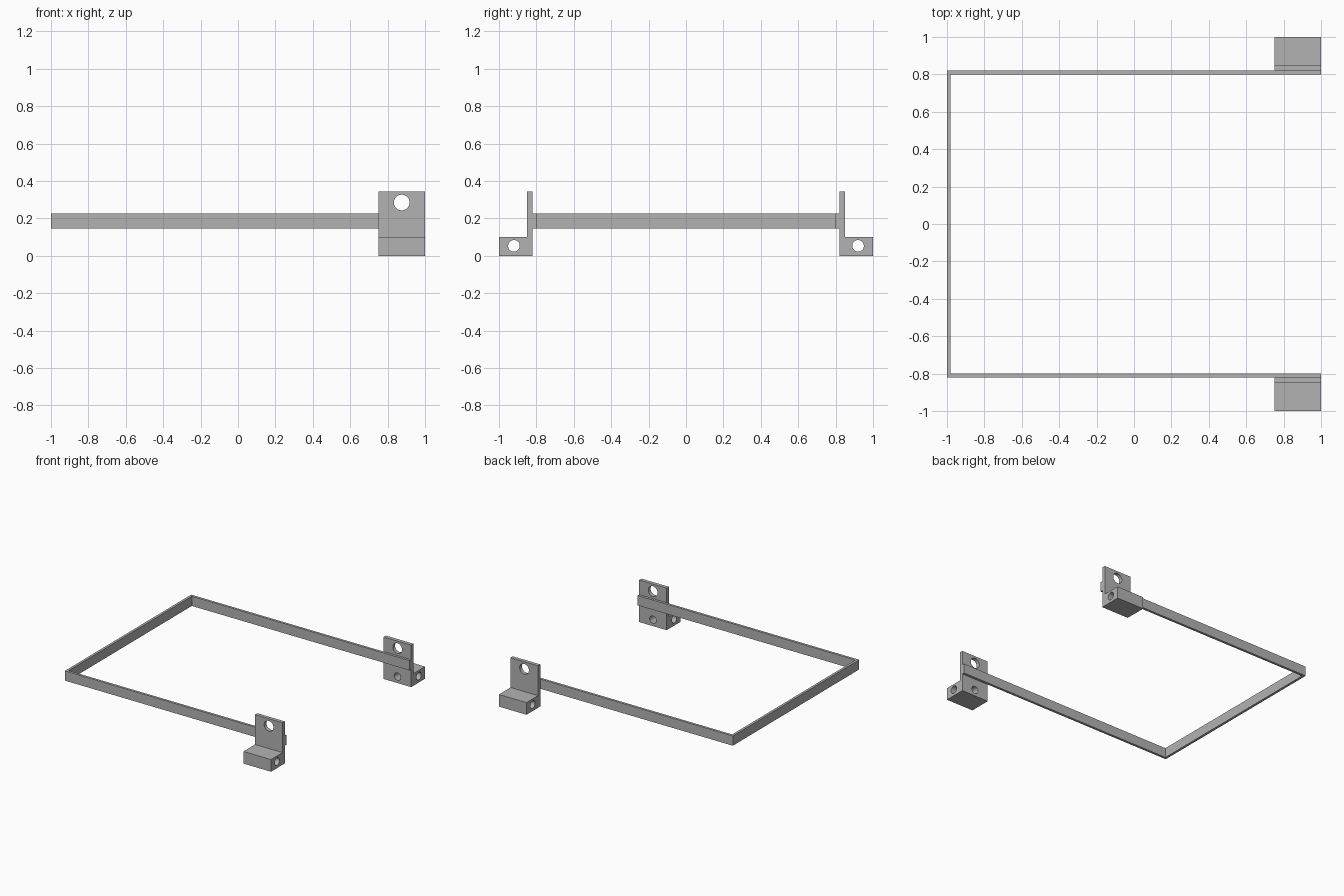
import bpy, bmesh, math
from mathutils import Matrix

default = bpy.data.objects.get("Cube")
if default:
    bpy.data.objects.remove(default, do_unlink=True)

steel = bpy.data.materials.new("grey_steel")
steel.use_nodes = True
GREY = (0.45, 0.45, 0.45, 1)
steel.diffuse_color = GREY
steel.node_tree.nodes["Principled BSDF"].inputs["Base Color"].default_value = GREY


def prism(name, points, axis, start, end):
    """Extrude a closed 2D outline along x or z."""
    bm = bmesh.new()
    place = (lambda p: (start, *p)) if axis == "x" else (lambda p: (*p, start))
    face = bm.faces.new([bm.verts.new(place(p)) for p in points])
    top = bmesh.ops.extrude_face_region(bm, geom=[face])["geom"]
    shift = (end - start, 0, 0) if axis == "x" else (0, 0, end - start)
    bmesh.ops.translate(bm, vec=shift, verts=[v for v in top if isinstance(v, bmesh.types.BMVert)])
    bmesh.ops.recalc_face_normals(bm, faces=bm.faces)
    mesh = bpy.data.meshes.new(name)
    bm.to_mesh(mesh)
    bm.free()
    mesh.materials.append(steel)
    obj = bpy.data.objects.new(name, mesh)
    bpy.context.collection.objects.link(obj)
    return obj


def drill(target, axis, centre, radius, depth):
    """Cut a round hole along an axis and bake the result."""
    bpy.ops.mesh.primitive_cylinder_add(vertices=48, radius=radius, depth=depth, location=centre)
    cutter = bpy.context.object
    cutter.rotation_euler = (0, math.pi / 2, 0) if axis == "x" else (math.pi / 2, 0, 0)
    cutter.hide_render = True
    cutter.data.materials.append(steel)
    mod = target.modifiers.new("hole", "BOOLEAN")
    mod.object = cutter
    mod.operation = "DIFFERENCE"
    mod.solver = "EXACT"
    bpy.context.view_layer.objects.active = target
    bpy.ops.object.modifier_apply(modifier=mod.name)
    bpy.data.objects.remove(cutter, do_unlink=True)


# U-shaped flat bar frame, open at the +x end
outer, inner = 0.82, 0.80
prism("bar_frame",
      [(1, -outer), (-1, -outer), (-1, outer), (1, outer),
       (1, inner), (-0.98, inner), (-0.98, -inner), (1, -inner)],
      "z", 0.145, 0.225)

# L-shaped mounting bracket: upright plate over a solid foot
bracket = prism("back_bracket",
                [(0.82, 0), (1, 0), (1, 0.1), (0.85, 0.1), (0.85, 0.345), (0.82, 0.345)],
                "x", 0.75, 1)
drill(bracket, "y", (0.875, 0.83, 0.285), 0.042, 0.2)   # plate hole
drill(bracket, "x", (0.875, 0.92, 0.053), 0.031, 0.5)   # foot cross hole
drill(bracket, "y", (0.875, 0.83, 0.053), 0.03, 0.18)   # blind hole in inner face

# Mirrored bracket on the front side
mesh = bracket.data.copy()
mesh.transform(Matrix.Scale(-1, 4, (0, 1, 0)))
mesh.flip_normals()
front = bpy.data.objects.new("front_bracket", mesh)
bpy.context.collection.objects.link(front)

# Smooth hole walls, crisp edges
bpy.ops.object.select_all(action="DESELECT")
for obj in (bracket, front):
    obj.select_set(True)
bpy.context.view_layer.objects.active = bracket
bpy.ops.object.shade_smooth_by_angle(angle=math.radians(30))
